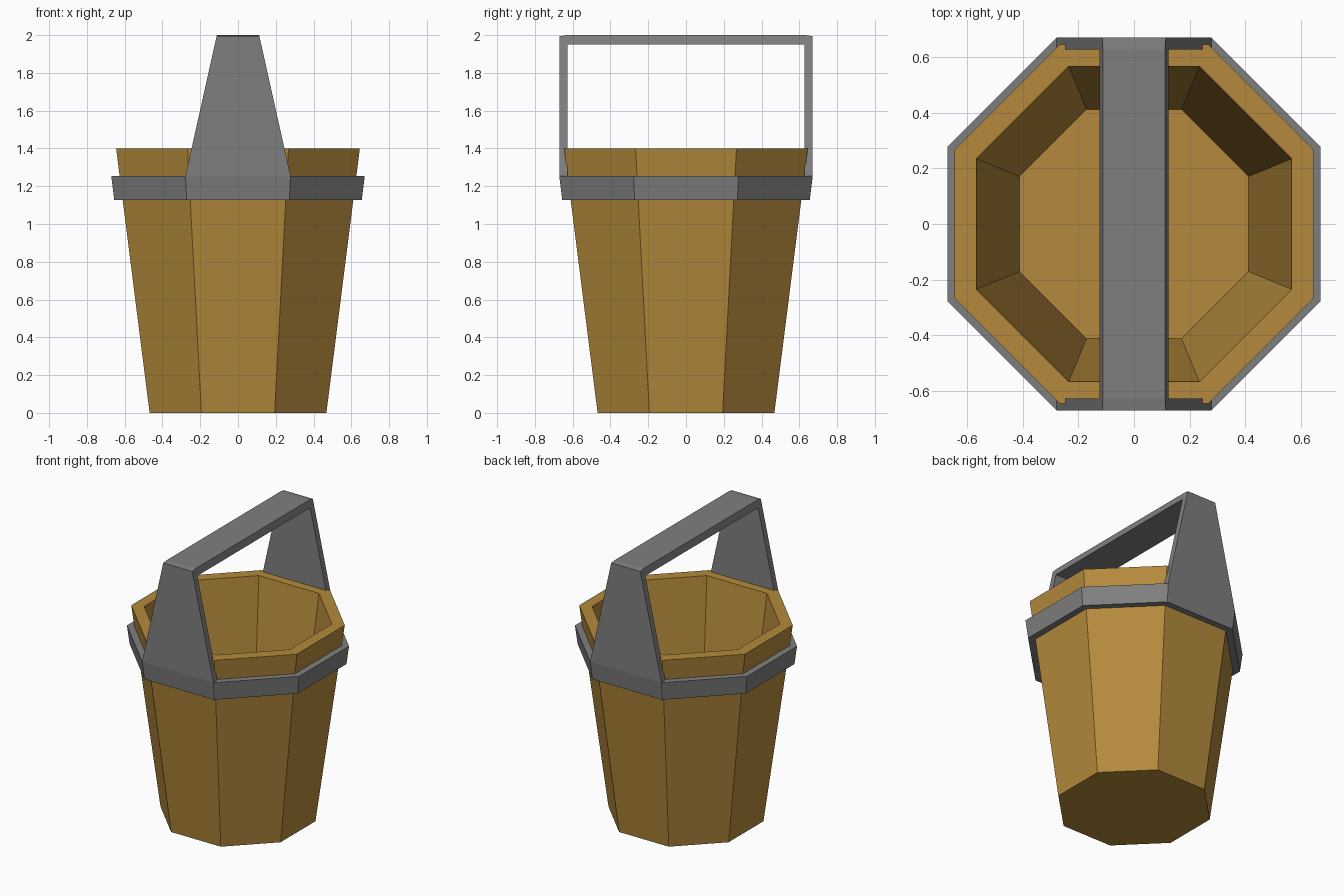
import bpy, bmesh, math

if "Cube" in bpy.data.objects:
    bpy.data.objects.remove(bpy.data.objects["Cube"])


def make_material(name, color):
    mat = bpy.data.materials.new(name)
    mat.diffuse_color = (*color, 1)
    mat.use_nodes = True
    mat.node_tree.nodes["Principled BSDF"].inputs["Base Color"].default_value = mat.diffuse_color
    return mat


def finish(name, bm, material):
    bmesh.ops.recalc_face_normals(bm, faces=bm.faces)
    mesh = bpy.data.meshes.new(name)
    bm.to_mesh(mesh)
    bm.free()
    mesh.materials.append(material)
    obj = bpy.data.objects.new(name, mesh)
    bpy.context.collection.objects.link(obj)
    return obj


def octagon(bm, apothem, z):
    """Octagon of verts with flat sides facing the x and y axes."""
    r = apothem / math.cos(math.pi / 8)
    return [bm.verts.new((r * math.cos((i + 0.5) * math.pi / 4),
                          r * math.sin((i + 0.5) * math.pi / 4), z))
            for i in range(8)]


def lathe(name, profile, closed, material):
    """Eight-sided solid from (apothem, z) points; ends capped unless closed."""
    bm = bmesh.new()
    rings = [octagon(bm, a, z) for a, z in profile]
    pairs = list(zip(rings, rings[1:]))
    if closed:
        pairs.append((rings[-1], rings[0]))
    else:
        bm.faces.new(rings[0])
        bm.faces.new(rings[-1])
    for lo, hi in pairs:
        for i in range(8):
            j = (i + 1) % 8
            bm.faces.new((lo[i], lo[j], hi[j], hi[i]))
    return finish(name, bm, material)


wood = make_material("wood", (0.46, 0.254, 0.045))
metal = make_material("metal", (0.212, 0.212, 0.212))

# Tapered wooden tub: outside, rim, inside, floor
lathe("bucket", [(0.468, 0), (0.645, 1.4), (0.567, 1.4), (0.412, 0.16)],
      False, wood)

# Metal hoop hugging the staves
lathe("hoop", [(0.61, 1.127), (0.655, 1.127), (0.671, 1.255), (0.626, 1.255)],
      True, metal)

# Square arch handle, narrowing towards the top
half = [(0.628, 1.95), (0.628, 1.255), (0.671, 1.255), (0.671, 1.994),
        (0.63, 2.0)]
outline = half + [(-y, z) for y, z in reversed(half)]
bm = bmesh.new()
sides = []
for s in (-1, 1):
    sides.append([bm.verts.new((s * (0.112 + (2 - z) * 0.223), y, z))
                  for y, z in outline])
    bm.faces.new(sides[-1])
n = len(outline)
for i in range(n):
    j = (i + 1) % n
    bm.faces.new((sides[0][i], sides[0][j], sides[1][j], sides[1][i]))
finish("handle", bm, metal)
